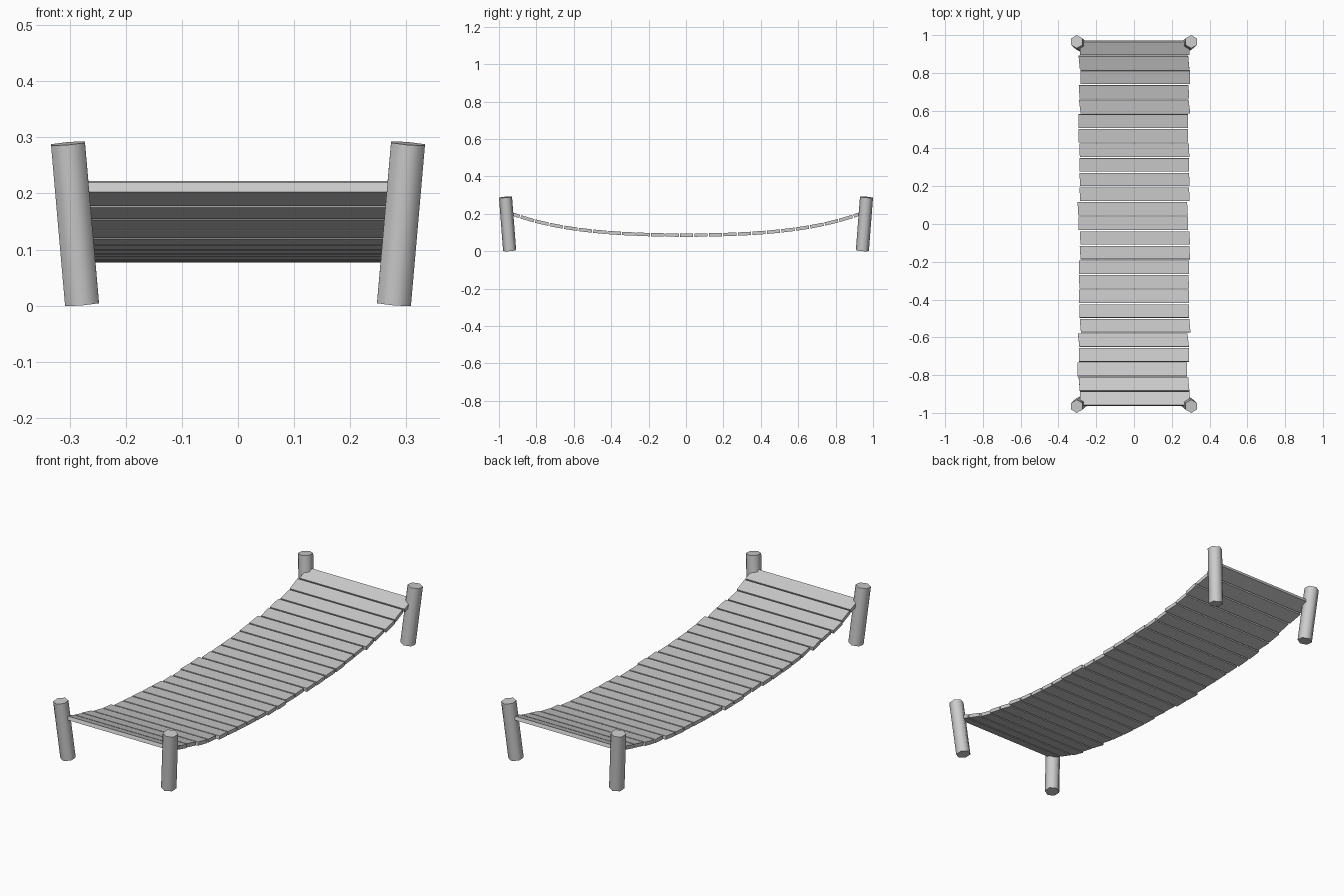
import bpy, bmesh, math
from mathutils import Vector, Matrix

cube = bpy.data.objects.get("Cube")
if cube:
    bpy.data.objects.remove(cube, do_unlink=True)

grey = bpy.data.materials.new("light_grey")
grey.use_nodes = True
colour = (0.6, 0.6, 0.6, 1)
grey.diffuse_color = colour
grey.node_tree.nodes["Principled BSDF"].inputs["Base Color"].default_value = colour


def add_object(name, bm):
    mesh = bpy.data.meshes.new(name)
    bmesh.ops.recalc_face_normals(bm, faces=bm.faces)
    bm.to_mesh(mesh)
    bm.free()
    mesh.materials.append(grey)
    obj = bpy.data.objects.new(name, mesh)
    bpy.context.collection.objects.link(obj)
    return obj


# Four hexagonal posts leaning outward
def add_post(name, sx, sy):
    foot = Vector((0.278 * sx, 0.943 * sy, 0.003))
    head = Vector((0.303 * sx, 0.965 * sy, 0.289))
    axis = head - foot
    bm = bmesh.new()
    bmesh.ops.create_cone(bm, cap_ends=True, segments=6, radius1=0.035,
                          radius2=0.035, depth=axis.length)
    tilt = Vector((0, 0, 1)).rotation_difference(axis).to_matrix().to_4x4()
    bm.transform(Matrix.Translation((foot + head) / 2) @ tilt)
    obj = add_object(name, bm)
    bpy.ops.object.select_all(action="DESELECT")
    obj.select_set(True)
    bpy.context.view_layer.objects.active = obj
    bpy.ops.object.shade_smooth_by_angle(angle=math.radians(65))


for side, sx in (("left", 1), ("right", -1)):
    for end, sy in (("front", -1), ("back", 1)):
        add_post(f"{end}_{side}_post", sx, sy)


# Sagging deck curve
def sag(y):
    return 0.086 + 0.068 * y ** 2 + 0.073 * y ** 4


# Sideways shift and end skew of each plank, back to front, in hundredths
shifts = [.3, 0, .6, 0, .3, -.5, -.3, .2, .2, .3, .3, -.7, -.5,
          .5, .5, 0, 0, 0, .2, .6, -.3, 0, -.9, 0, .4]
skews = [0, -.7, 0, .2, -.9, 0, 0, .2, 0, -.3, .3, .4, 0,
         .3, .5, 0, -.2, 0, 0, -.6, -.8, 0, 0, -.6, 0]
count = len(shifts)
pitch = 1.935 / count

# Planks laid along the curve with small gaps
for i, (shift, skew) in enumerate(zip(shifts, skews)):
    y0 = 0.971 - i * pitch
    y1 = y0 - pitch
    back = Vector((0, y0, sag(y0)))
    front = Vector((0, y1, sag(y1)))
    slope = back - front
    bm = bmesh.new()
    bmesh.ops.create_cube(bm, size=1)
    bm.transform(Matrix.Diagonal((0.58, slope.length - 0.007, 0.018, 1)))
    for v in bm.verts:
        v.co.x += shift / 100 - math.copysign(skew / 200, v.co.y)
    tilt = Matrix.Rotation(math.atan2(slope.z, slope.y), 4, "X")
    bm.transform(Matrix.Translation((back + front) / 2) @ tilt)
    add_object(f"plank_{i + 1}", bm)
